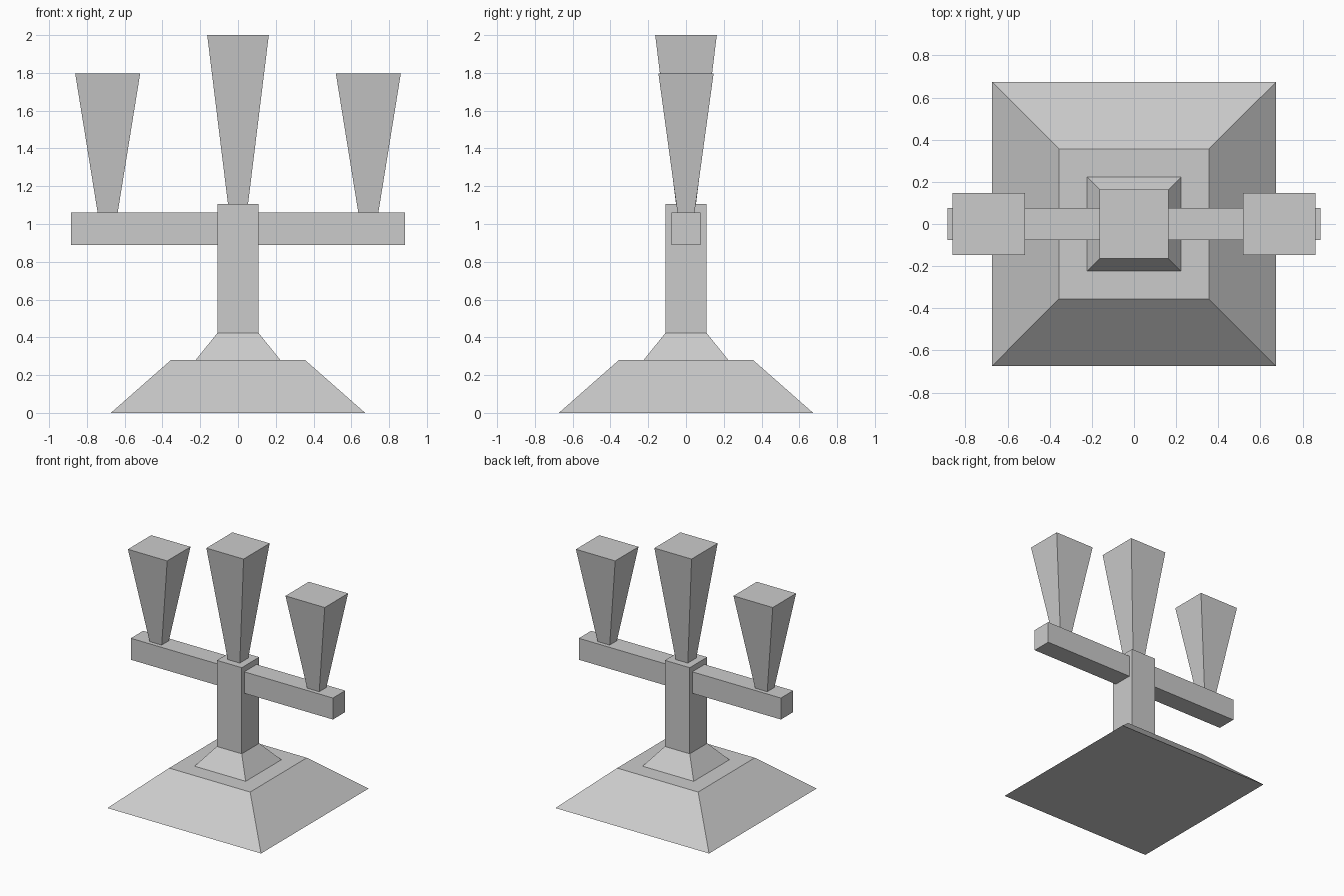
import bpy, bmesh

if "Cube" in bpy.data.objects:
    bpy.data.objects.remove(bpy.data.objects["Cube"])


def frustum(name, z0, z1, bottom, top, x=0.0):
    """Four-sided tapered block; bottom and top are (half x, half y)."""
    bm = bmesh.new()
    bmesh.ops.create_cube(bm, size=2.0)
    for v in bm.verts:
        hx, hy = top if v.co.z > 0 else bottom
        v.co = (x + v.co.x * hx, v.co.y * hy, z1 if v.co.z > 0 else z0)
    mesh = bpy.data.meshes.new(name)
    bm.to_mesh(mesh)
    bm.free()
    obj = bpy.data.objects.new(name, mesh)
    bpy.context.collection.objects.link(obj)
    return obj


# Stepped foot
frustum("base", 0.0, 0.28, (0.673, 0.673), (0.355, 0.355))
frustum("collar", 0.28, 0.423, (0.224, 0.224), (0.109, 0.109))

# Upright and crossbar
frustum("post", 0.423, 1.105, (0.109, 0.109), (0.109, 0.109))
frustum("crossbar", 0.89, 1.06, (0.885, 0.077), (0.885, 0.077))

# Tapered candles: tall centre one and a matching pair on the arms
frustum("centre_candle", 1.105, 2.0, (0.053, 0.053), (0.163, 0.163))
for side, sign in (("left", -1), ("right", 1)):
    frustum(f"{side}_candle", 1.06, 1.797, (0.053, 0.045), (0.172, 0.146), sign * 0.69)
